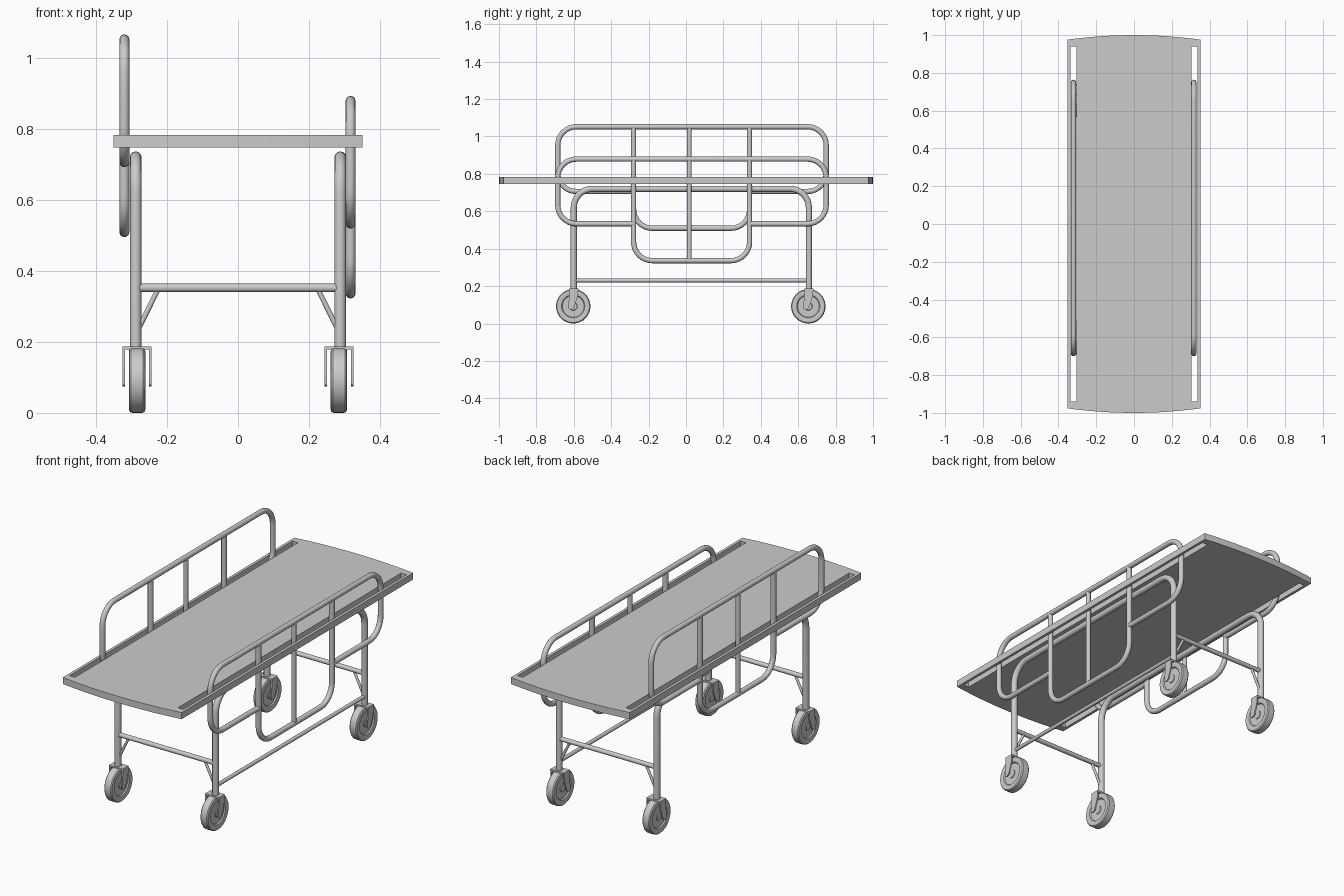
import bpy, bmesh, math
from mathutils import Vector

if "Cube" in bpy.data.objects:
    bpy.data.objects.remove(bpy.data.objects["Cube"])


def finish(ob, angle=35):
    """Convert to mesh and shade with sharp edges kept."""
    bpy.ops.object.select_all(action='DESELECT')
    ob.select_set(True)
    bpy.context.view_layer.objects.active = ob
    if ob.type == 'CURVE':
        bpy.ops.object.convert(target='MESH')
        ob = bpy.context.view_layer.objects.active
    bpy.ops.object.shade_smooth_by_angle(angle=math.radians(angle))
    return ob


def new_curve(name, dims):
    cu = bpy.data.curves.new(name, 'CURVE')
    cu.dimensions = dims
    ob = bpy.data.objects.new(name, cu)
    bpy.context.collection.objects.link(ob)
    return ob, cu


def add_spline(cu, pts, closed=False):
    sp = cu.splines.new('POLY')
    sp.points.add(len(pts) - 1)
    for p, co in zip(sp.points, pts):
        p.co = (*co, 1)
    sp.use_cyclic_u = closed


def fillet(pts, r, n=8):
    """Round every inner corner (right angles) of a path."""
    pts = [Vector(p) for p in pts]
    out = [pts[0]]
    for a, b, c in zip(pts, pts[1:], pts[2:]):
        u, v = (a - b).normalized(), (c - b).normalized()
        centre = b + (u + v) * r
        for i in range(n + 1):
            t = math.pi / 2 * i / n
            out.append(centre - v * r * math.cos(t) - u * r * math.sin(t))
    return out + [pts[-1]]


def tube(name, paths, radius, bend=0.1):
    ob, cu = new_curve(name, '3D')
    cu.bevel_depth = radius
    cu.bevel_resolution = 4
    cu.use_fill_caps = True
    for path in paths:
        add_spline(cu, fillet(path, bend) if len(path) > 2 else path)
    return finish(ob)


def mesh_object(name, bm):
    bmesh.ops.recalc_face_normals(bm, faces=bm.faces)
    me = bpy.data.meshes.new(name)
    bm.to_mesh(me)
    bm.free()
    ob = bpy.data.objects.new(name, me)
    bpy.context.collection.objects.link(ob)
    return finish(ob)


def prism(bm, yz, x0, x1):
    f = bm.faces.new([bm.verts.new((x0, y, z)) for y, z in yz])
    ext = bmesh.ops.extrude_face_region(bm, geom=[f])['geom']
    bmesh.ops.translate(bm, vec=(x1 - x0, 0, 0),
                        verts=[v for v in ext if isinstance(v, bmesh.types.BMVert)])


# stretcher board with bowed ends and a long slot on each side
ob, cu = new_curve("board", '2D')
cu.fill_mode = 'BOTH'
cu.extrude = 0.0175
end = []
for i in range(17):
    x = -0.351 + 0.702 * i / 16
    end.append((x, 1 - 0.024 * (x / 0.351) ** 2, 0))
add_spline(cu, end + [(-x, -y, 0) for x, y, _ in end], True)
for s in (-1, 1):
    add_spline(cu, [(s * x, y, 0) for x, y in
                    ((0.304, -0.94), (0.336, -0.94), (0.336, 0.94), (0.304, 0.94))], True)
ob.location.z = 0.7645
finish(ob)

# side rails: the left one is raised, the right one is lowered
for side, x, top in (("left", -0.32, 1.052), ("right", 0.317, 0.879)):
    low, drop = top - 0.346, top - 0.543
    outer = [(x, y, z) for y, z in ((-0.28, low), (-0.686, low), (-0.686, top),
                                    (0.75, top), (0.75, low), (0.34, low))]
    inner = [(x, y, z) for y, z in ((-0.28, top), (-0.28, drop), (0.34, drop), (0.34, top))]
    tube(side + "_rail", [outer, inner], 0.014)
    tube(side + "_rail_bar", [[(x, 0.018, drop), (x, 0.018, top)]], 0.0125)

# leg frames: an inverted U on each side
LEG_X, LEG_Y = 0.288, (-0.6, 0.657)
for side, s in (("left", -1), ("right", 1)):
    x = s * LEG_X
    tube(side + "_leg_frame", [[(x, LEG_Y[0], 0.18), (x, LEG_Y[0], 0.72),
                                (x, LEG_Y[1], 0.72), (x, LEG_Y[1], 0.18)]], 0.0165)

# cross bars with diagonal braces, and the single long bar on the right
for end_name, y in zip(("front", "back"), LEG_Y):
    tube(end_name + "_cross_bar", [[(-LEG_X, y, 0.352), (LEG_X, y, 0.352)]], 0.012)
    tube(end_name + "_braces", [[(s * 0.28, y, 0.237), (s * 0.225, y, 0.348)]
                                for s in (-1, 1)], 0.007)
tube("long_bar", [[(LEG_X, LEG_Y[0], 0.23), (LEG_X, LEG_Y[1], 0.23)]], 0.01)

# wheel half-profile (radius, half width): rounded tyre, recessed disc, hub
R = 0.092
WHEEL = [(0, 0.018), (0.02, 0.018), (0.022, 0.014), (0.058, 0.014), (0.062, 0.02),
         (0.078, 0.0235), (0.087, 0.022), (0.0915, 0.017), (R, 0.008)]
WHEEL = WHEEL + [(r, -w) for r, w in reversed(WHEEL)]
FORK = [(-0.024, 0.187), (0.024, 0.187), (0.022, 0.15), (0.012, 0.115), (-0.001, 0.083),
        (-0.008, 0.076), (-0.018, 0.074), (-0.028, 0.078), (-0.031, 0.087), (-0.025, 0.14)]
PLATE = [(-0.024, 0.178), (0.024, 0.178), (0.024, 0.187), (-0.024, 0.187)]

for side, s in (("left", -1), ("right", 1)):
    for end_name, y in zip(("front", "back"), LEG_Y):
        # wheel
        bm = bmesh.new()
        vs = [bm.verts.new((w, r, 0)) for r, w in WHEEL]
        edges = [bm.edges.new(p) for p in zip(vs, vs[1:])]
        bmesh.ops.spin(bm, geom=vs + edges, cent=(0, 0, 0), axis=(1, 0, 0),
                       angle=math.tau, steps=40, use_duplicate=False)
        bmesh.ops.remove_doubles(bm, verts=bm.verts, dist=1e-5)
        wheel = mesh_object(f"{end_name}_{side}_wheel", bm)
        wheel.location = (s * 0.284, y - 0.003, R)
        # fork: two flat arms under a top plate
        bm = bmesh.new()
        prism(bm, FORK, -0.041, -0.034)
        prism(bm, FORK, 0.034, 0.041)
        prism(bm, PLATE, -0.036, 0.036)
        fork = mesh_object(f"{end_name}_{side}_fork", bm)
        fork.location = (s * 0.284, y, 0)
